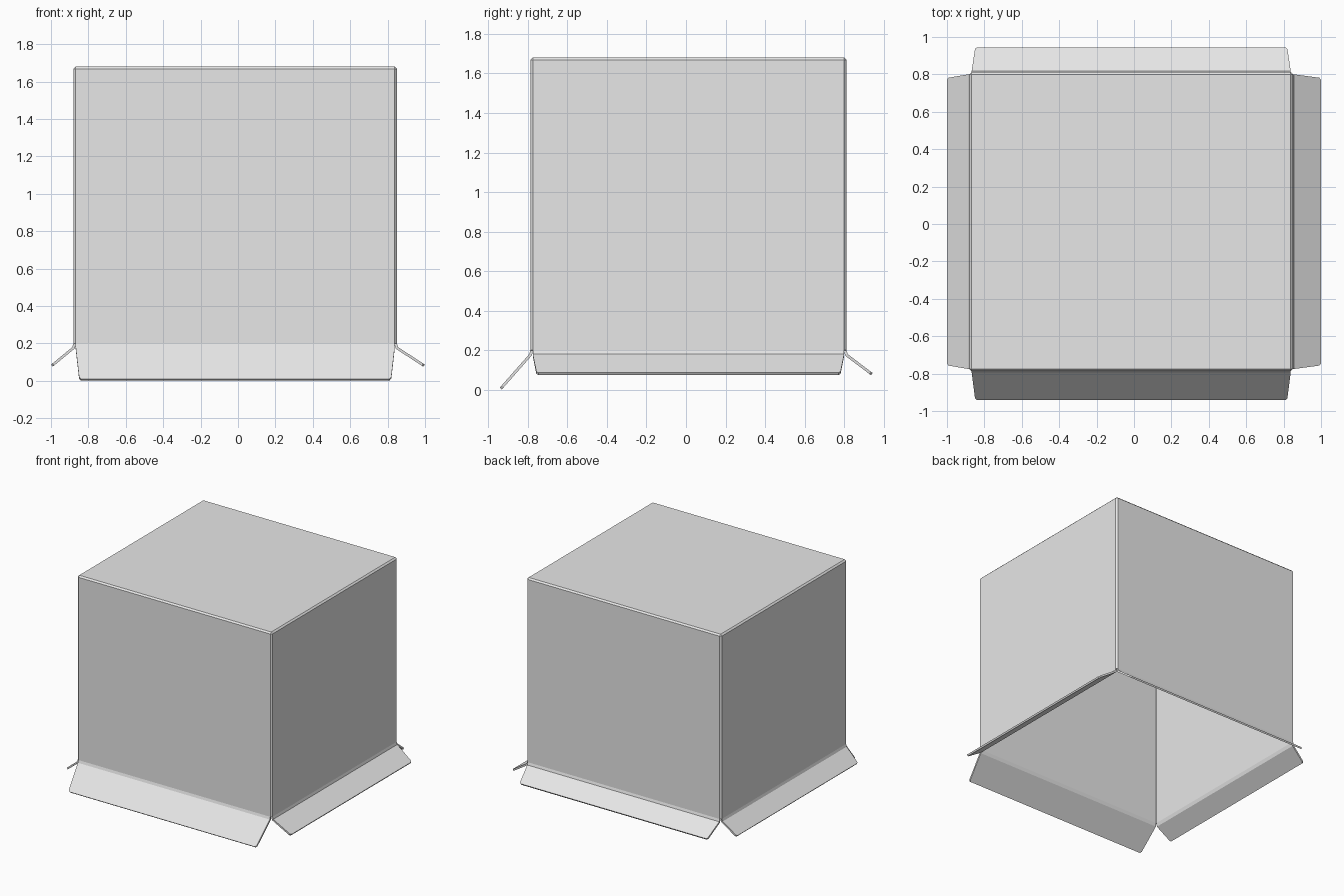
import bpy, bmesh
from mathutils import Vector

if "Cube" in bpy.data.objects:
    bpy.data.objects.remove(bpy.data.objects["Cube"])

X0, X1, Y0, Y1 = -0.88, 0.85, -0.787, 0.812   # wall positions
TOP, HEM, B = 1.68, 0.20, 0.012               # roof height, wall bottom, chamfer

card = bpy.data.materials.new("light grey card")
card.diffuse_color = (0.8, 0.8, 0.8, 1)
card.use_nodes = True
card.node_tree.nodes["Principled BSDF"].inputs["Base Color"].default_value = card.diffuse_color

bm = bmesh.new()

# Chamfered rectangle, two points per corner
outline = [(X0, Y0 + B), (X0 + B, Y0), (X1 - B, Y0), (X1, Y0 + B),
           (X1, Y1 - B), (X1 - B, Y1), (X0 + B, Y1), (X0, Y1 - B)]
low = [bm.verts.new((x, y, HEM)) for x, y in outline]
high = [bm.verts.new((x, y, TOP - B)) for x, y in outline]
roof = [bm.verts.new((x, y, TOP)) for x, y in
        [(X0 + B, Y0 + B), (X1 - B, Y0 + B), (X1 - B, Y1 - B), (X0 + B, Y1 - B)]]

# Walls and corner strips
for i in range(8):
    j = (i + 1) % 8
    bm.faces.new((low[i], low[j], high[j], high[i]))

# Roof with chamfered rim
bm.faces.new(roof)
for k in range(4):
    n = (k + 1) % 4
    bm.faces.new((high[2 * k + 1], high[(2 * k + 2) % 8], roof[n], roof[k]))
    bm.faces.new((high[2 * k], high[2 * k + 1], roof[k]))


# Flap: soft fold strip, then a tapered panel with clipped tip corners
def add_flap(k, out, reach, tip_z):
    a, b = low[2 * k + 1], low[(2 * k + 2) % 8]
    along = (b.co - a.co).normalized()
    out = Vector(out)
    fold_out, fold_z = 0.006, 0.18

    def pair(t, inset):
        r = fold_out + (reach - fold_out) * t
        z = fold_z + (tip_z - fold_z) * t
        move = out * r + Vector((0, 0, z - HEM))
        return (bm.verts.new(a.co + move + along * inset),
                bm.verts.new(b.co + move - along * inset))

    fa, fb = pair(0, 0)
    na, nb = pair(0.94, 0.018)
    ta, tb = pair(1, 0.028)
    bm.faces.new((fa, fb, b, a))
    bm.faces.new((fa, na, ta, tb, nb, fb))


add_flap(0, (0, -1, 0), 0.155, 0.011)   # front
add_flap(1, (1, 0, 0), 0.149, 0.087)    # right
add_flap(2, (0, 1, 0), 0.132, 0.085)    # back
add_flap(3, (-1, 0, 0), 0.119, 0.087)   # left

bmesh.ops.recalc_face_normals(bm, faces=bm.faces)
# The sheet is open below, so make sure the roof faces up
bm.normal_update()
if max(bm.faces, key=lambda f: f.calc_center_median().z).normal.z < 0:
    bmesh.ops.reverse_faces(bm, faces=bm.faces)

mesh = bpy.data.meshes.new("open_box")
bm.to_mesh(mesh)
bm.free()
mesh.materials.append(card)
box = bpy.data.objects.new("open_box", mesh)
bpy.context.collection.objects.link(box)

# Card thickness, grown inward
solid = box.modifiers.new("card_thickness", 'SOLIDIFY')
solid.thickness = 0.014
solid.offset = -1
solid.use_even_offset = True
